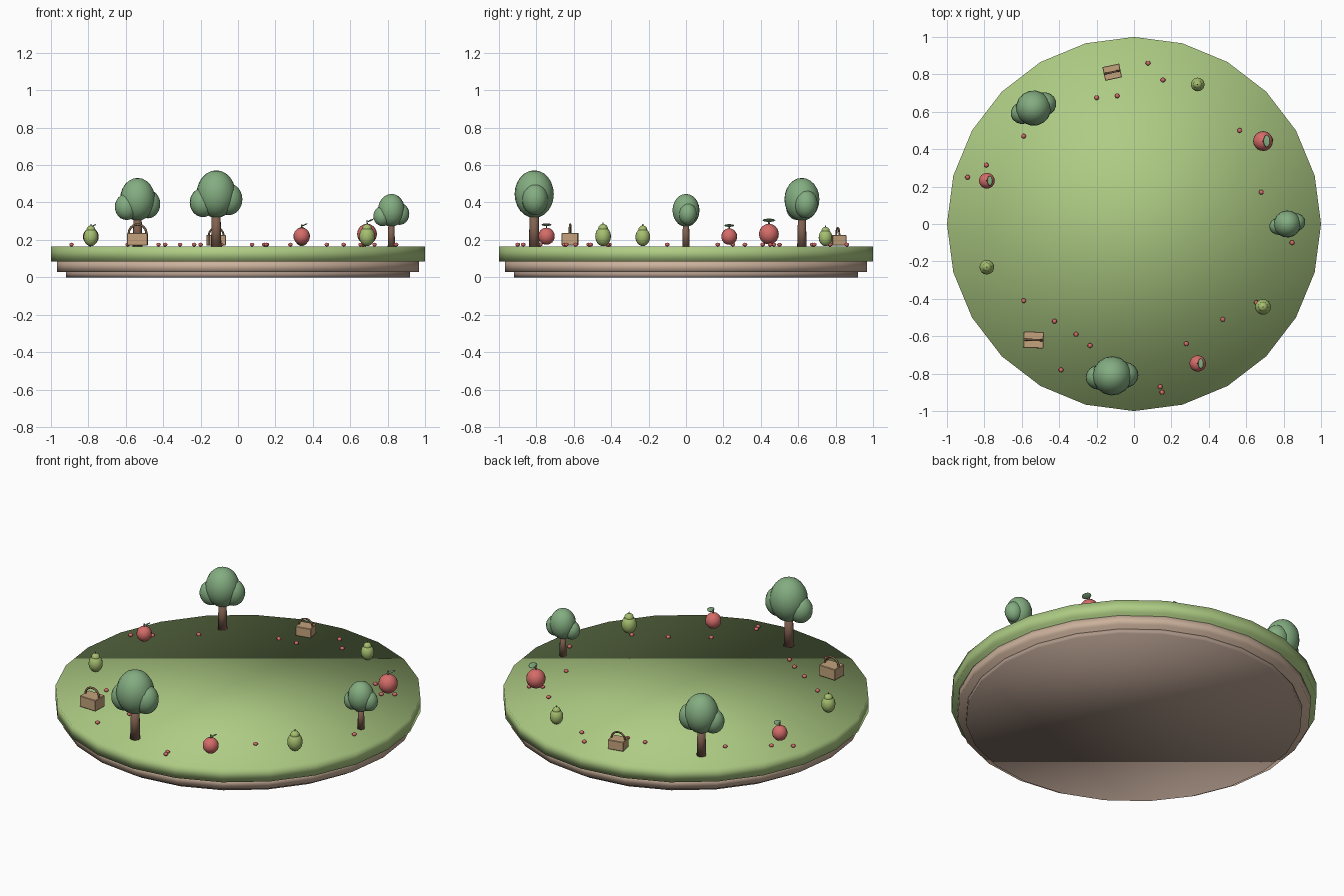
import bpy, bmesh
from math import radians, cos, sin, tau
from mathutils import Matrix, Vector, Euler

if "Cube" in bpy.data.objects:
    bpy.data.objects.remove(bpy.data.objects["Cube"])


def material(name, rgb):
    m = bpy.data.materials.new(name)
    m.diffuse_color = (*rgb, 1)
    m.use_nodes = True
    m.node_tree.nodes["Principled BSDF"].inputs["Base Color"].default_value = m.diffuse_color
    return m


GRASS = material("grass", (0.42, 0.60, 0.23))
SOIL = material("soil", (0.60, 0.44, 0.33))
ROCK = material("dark_soil", (0.42, 0.31, 0.25))
BARK = material("bark", (0.22, 0.12, 0.08))
LEAF = material("foliage", (0.23, 0.42, 0.22))
RED = material("red_fruit", (0.66, 0.15, 0.14))
PEAR = material("pear_skin", (0.38, 0.52, 0.16))
WICKER = material("wicker", (0.55, 0.36, 0.20))
HANDLE = material("handle", (0.22, 0.13, 0.07))
TOP = 0.165


def finish(name, bm, mat, place, smooth=True):
    mesh = bpy.data.meshes.new(name)
    for f in bm.faces:
        f.smooth = smooth
    bm.to_mesh(mesh)
    bm.free()
    mesh.materials.append(mat)
    ob = bpy.data.objects.new(name, mesh)
    bpy.context.collection.objects.link(ob)
    ob.matrix_world = place
    return ob


def local(loc, size=(1, 1, 1), rot=(0, 0, 0)):
    return Matrix.LocRotScale(Vector(loc), Euler(rot), Vector(size))


def ball(name, mat, place, loc, size, rot=(0, 0, 0), seg=16, rings=12):
    bm = bmesh.new()
    bmesh.ops.create_uvsphere(bm, u_segments=seg, v_segments=rings, radius=1,
                              matrix=local(loc, size, rot))
    finish(name, bm, mat, place)


def cone(name, mat, place, r1, r2, z0, z1, seg=10):
    bm = bmesh.new()
    bmesh.ops.create_cone(bm, cap_ends=True, segments=seg, radius1=r1, radius2=r2,
                          depth=z1 - z0, matrix=local((0, 0, (z0 + z1) / 2)))
    return finish(name, bm, mat, place)


def tree(p):
    cone("tree_trunk", BARK, p, 0.029, 0.024, 0, 0.18)
    ball("tree_crown", LEAF, p, (0, 0, 0.28), (0.105, 0.105, 0.127))
    ball("tree_crown_left", LEAF, p, (-0.07, -0.012, 0.235), (0.071, 0.066, 0.078))
    ball("tree_crown_right", LEAF, p, (0.065, 0.008, 0.252), (0.075, 0.07, 0.085))


def apple(p):
    ball("round_fruit", RED, p, (0, 0, 0.066), (0.053, 0.053, 0.055))
    cone("round_fruit_stem", BARK, p, 0.005, 0.004, 0.11, 0.142, 6)
    ball("round_fruit_leaf", LEAF, p, (0.02, 0, 0.14), (0.02, 0.034, 0.004),
         (0, radians(-25), 0), 10, 6)


def pear(p):
    ball("pear_body", PEAR, p, (0, 0, 0.054), (0.042, 0.042, 0.052))
    ball("pear_neck", PEAR, p, (0, 0, 0.094), (0.026, 0.026, 0.026))
    cone("pear_stem", BARK, p, 0.004, 0.003, 0.112, 0.128, 6)


def basket(p):
    bm = bmesh.new()
    bmesh.ops.create_cube(bm, size=1, matrix=local((0, 0, 0.039), (0.108, 0.088, 0.066)))
    bmesh.ops.bevel(bm, geom=bm.edges[:], offset=0.003, segments=1, affect='EDGES')
    finish("basket", bm, WICKER, p, False)
    # arched handle: a swept tube bent over half a turn
    curve = bpy.data.curves.new("basket_handle", 'CURVE')
    curve.dimensions = '3D'
    curve.bevel_depth = 0.006
    curve.bevel_resolution = 2
    s = curve.splines.new('POLY')
    s.points.add(16)
    for i, pt in enumerate(s.points):
        a = tau / 2 * i / 16
        pt.co = (0.047 * cos(a), 0, 0.07 + 0.047 * sin(a), 1)
    curve.materials.append(HANDLE)
    ob = bpy.data.objects.new("basket_handle", curve)
    bpy.context.collection.objects.link(ob)
    ob.matrix_world = p


# stepped island disc
I = Matrix.Identity(4)
cone("island_base", ROCK, I, 0.92, 0.92, 0, 0.03, 24)
cone("island_soil", SOIL, I, 0.967, 0.967, 0.028, 0.087, 24)
cone("island_grass", GRASS, I, 1, 1, 0.085, TOP, 24)

# ring of items: builder, scale, turn in degrees
ring = [(tree, 0.69, 5), (apple, 1, 0), (pear, 0.87, 0), (basket, 0.85, 12),
        (tree, 0.90, 14), (apple, 0.8, 0), (pear, 0.93, 0), (basket, 1, -2),
        (tree, 1, -3), (apple, 0.83, 0), (pear, 1, 0)]
for i, (build, s, turn) in enumerate(ring):
    a = tau * i / len(ring)
    build(local((0.82 * cos(a), 0.82 * sin(a), TOP), (s, s, s), (0, 0, radians(turn))))

# scattered berries
berries = [(0.075, 0.86), (0.155, 0.77), (-0.2, 0.675), (-0.09, 0.685), (0.565, 0.5),
           (0.68, 0.17), (0.845, -0.1), (0.655, -0.42), (0.475, -0.51), (0.28, -0.64),
           (0.14, -0.87), (0.15, -0.9), (-0.235, -0.65), (-0.31, -0.59), (-0.39, -0.78),
           (-0.425, -0.52), (-0.59, -0.41), (-0.89, 0.25), (-0.79, 0.315), (-0.59, 0.47),
           (0.73, 0.45), (0.668, 0.41)]
for x, y in berries:
    ball("berry", RED, I, (x, y, 0.175), (0.013, 0.013, 0.01), (0, 0, 0), 10, 6)
